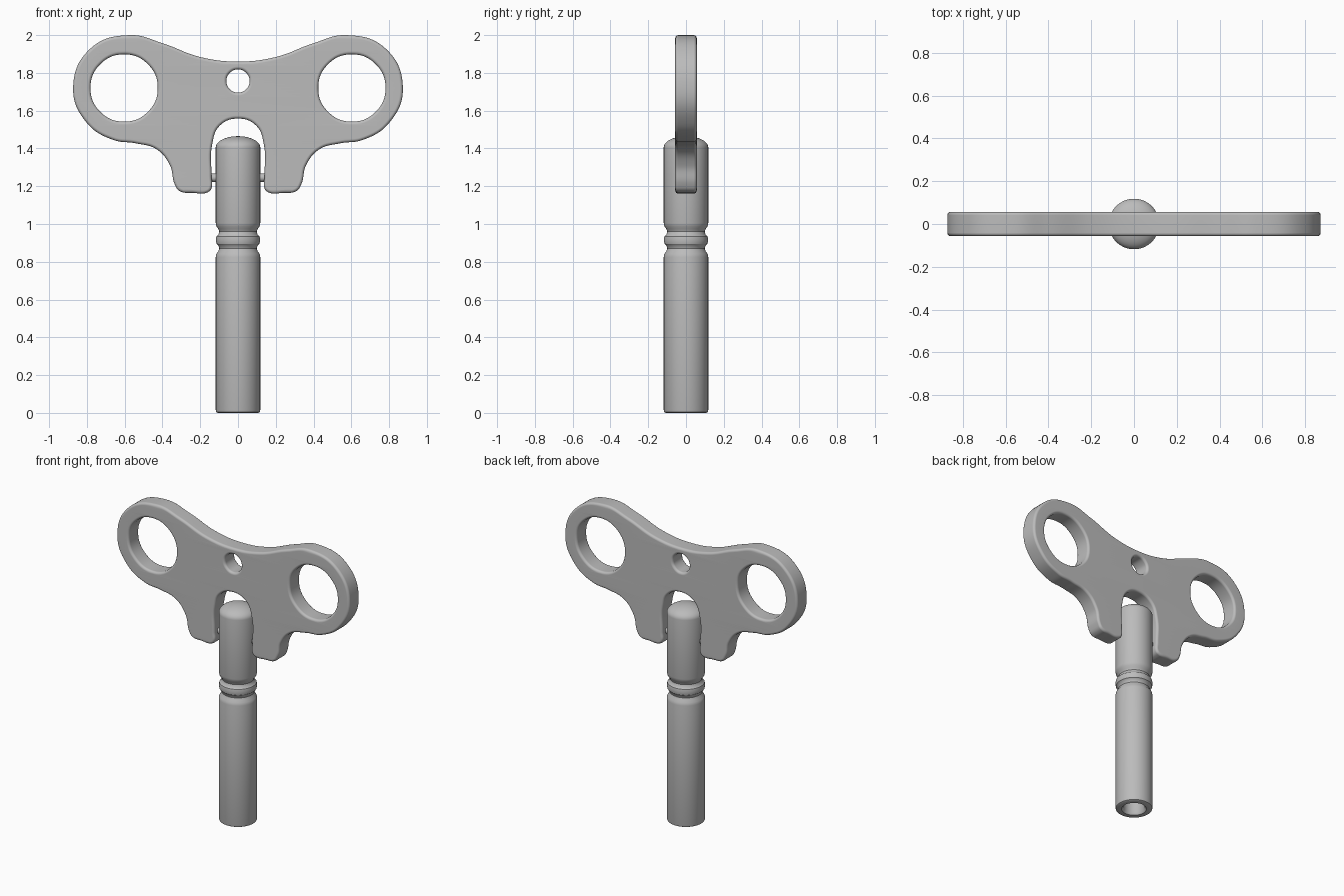
import bpy, bmesh, math
from mathutils import Matrix

cube = bpy.data.objects.get("Cube")
if cube:
    bpy.data.objects.remove(cube, do_unlink=True)

steel = bpy.data.materials.new("grey steel")
steel.use_nodes = True
GREY = (0.5, 0.5, 0.5, 1)
steel.diffuse_color = GREY
steel.node_tree.nodes["Principled BSDF"].inputs["Base Color"].default_value = GREY


def add(name, mesh, angle):
    """Link a mesh, weld it, colour it and smooth it."""
    bm = bmesh.new()
    bm.from_mesh(mesh)
    bmesh.ops.remove_doubles(bm, verts=bm.verts, dist=0.0002)
    bmesh.ops.recalc_face_normals(bm, faces=bm.faces)
    bm.to_mesh(mesh)
    bm.free()
    mesh.materials.clear()
    mesh.materials.append(steel)
    ob = bpy.data.objects.new(name, mesh)
    bpy.context.collection.objects.link(ob)
    bpy.ops.object.select_all(action='DESELECT')
    ob.select_set(True)
    bpy.context.view_layer.objects.active = ob
    bpy.ops.object.shade_smooth_by_angle(angle=math.radians(angle))
    return ob


def lathe(name, profile, axis='Z', steps=64, angle=35):
    """Spin a (radius, height) profile about an axis."""
    bm = bmesh.new()
    vs = [bm.verts.new((r, 0, z)) for r, z in profile]
    es = [bm.edges.new(p) for p in zip(vs, vs[1:])]
    bmesh.ops.spin(bm, geom=vs + es, cent=(0, 0, 0), axis=(0, 0, 1),
                   angle=math.tau, steps=steps, use_merge=True)
    mesh = bpy.data.meshes.new(name)
    bm.to_mesh(mesh)
    bm.free()
    if axis == 'X':
        mesh.transform(Matrix.Rotation(math.pi / 2, 4, 'Y'))
    return add(name, mesh, angle)


def spline(curve, points):
    s = curve.splines.new('BEZIER')
    s.bezier_points.add(len(points) - 1)
    s.use_cyclic_u = True
    for bp, (x, z) in zip(s.bezier_points, points):
        bp.co = (x, z, 0)
        bp.handle_left_type = bp.handle_right_type = 'AUTO'


def circle(cx, cz, r, n=8):
    return [(cx + r * math.cos(math.tau * i / n), cz + r * math.sin(math.tau * i / n))
            for i in range(n)]


# Winged handle: mirrored outline with three holes, rounded edges
half = [(0.2, 1.884), (0.4, 1.957), (0.57, 2.0), (0.78, 1.93), (0.873, 1.72),
        (0.8, 1.535), (0.66, 1.445), (0.54, 1.427), (0.43, 1.395), (0.36, 1.31),
        (0.335, 1.21), (0.31, 1.175), (0.24, 1.165), (0.16, 1.168), (0.14, 1.19),
        (0.14, 1.25), (0.137, 1.42), (0.097, 1.52)]
outline = [(0, 1.86)] + half + [(0, 1.558)] + [(-x, z) for x, z in reversed(half)]
EDGE = 0.016
curve = bpy.data.curves.new("handle_outline", 'CURVE')
curve.dimensions = '2D'
curve.fill_mode = 'BOTH'
curve.resolution_u = 10
curve.extrude = 0.057 - EDGE
curve.bevel_depth = EDGE
curve.bevel_resolution = 3
curve.offset = -EDGE
spline(curve, outline)
for side in (-1, 1):
    spline(curve, circle(side * 0.603, 1.72, 0.178))
spline(curve, circle(0, 1.757, 0.061))
helper = bpy.data.objects.new("handle_helper", curve)
bpy.context.collection.objects.link(helper)
bpy.context.view_layer.update()
graph = bpy.context.evaluated_depsgraph_get()
mesh = bpy.data.meshes.new_from_object(helper.evaluated_get(graph))
bpy.data.objects.remove(helper, do_unlink=True)
mesh.transform(Matrix.Rotation(math.pi / 2, 4, 'X'))
handle = add("winged_handle", mesh, 50)
handle.modifiers.new("even_shading", 'WEIGHTED_NORMAL').keep_sharp = True

# Shaft: hollow foot, two grooves around a bead, domed top
R = 0.118
bead = [(0.104 + 0.014 * math.cos(t * math.pi / 4), 0.915 + 0.028 * math.sin(t * math.pi / 4))
        for t in range(-2, 3)]
dome = [(R * math.cos(a), 1.405 + 0.06 * math.sin(a))
        for a in (math.pi / 2 * i / 10 for i in range(11))]
shaft = [(0, 0.5), (0.068, 0.5), (0.068, 0.015), (0.078, 0), (0.108, 0), (0.115, 0.004),
         (R, 0.015), (R, 0.825), (0.114, 0.843), (0.104, 0.856), (0.099, 0.87)]
shaft += bead + [(0.099, 0.96), (0.104, 0.974), (0.114, 0.987), (R, 1.005)] + dome
lathe("shaft", shaft)

# Hinge pin through the shaft into both handle legs
pin = lathe("hinge_pin", [(0, -0.2), (0.022, -0.2), (0.022, 0.2), (0, 0.2)], 'X', 24)
pin.location.z = 1.245
